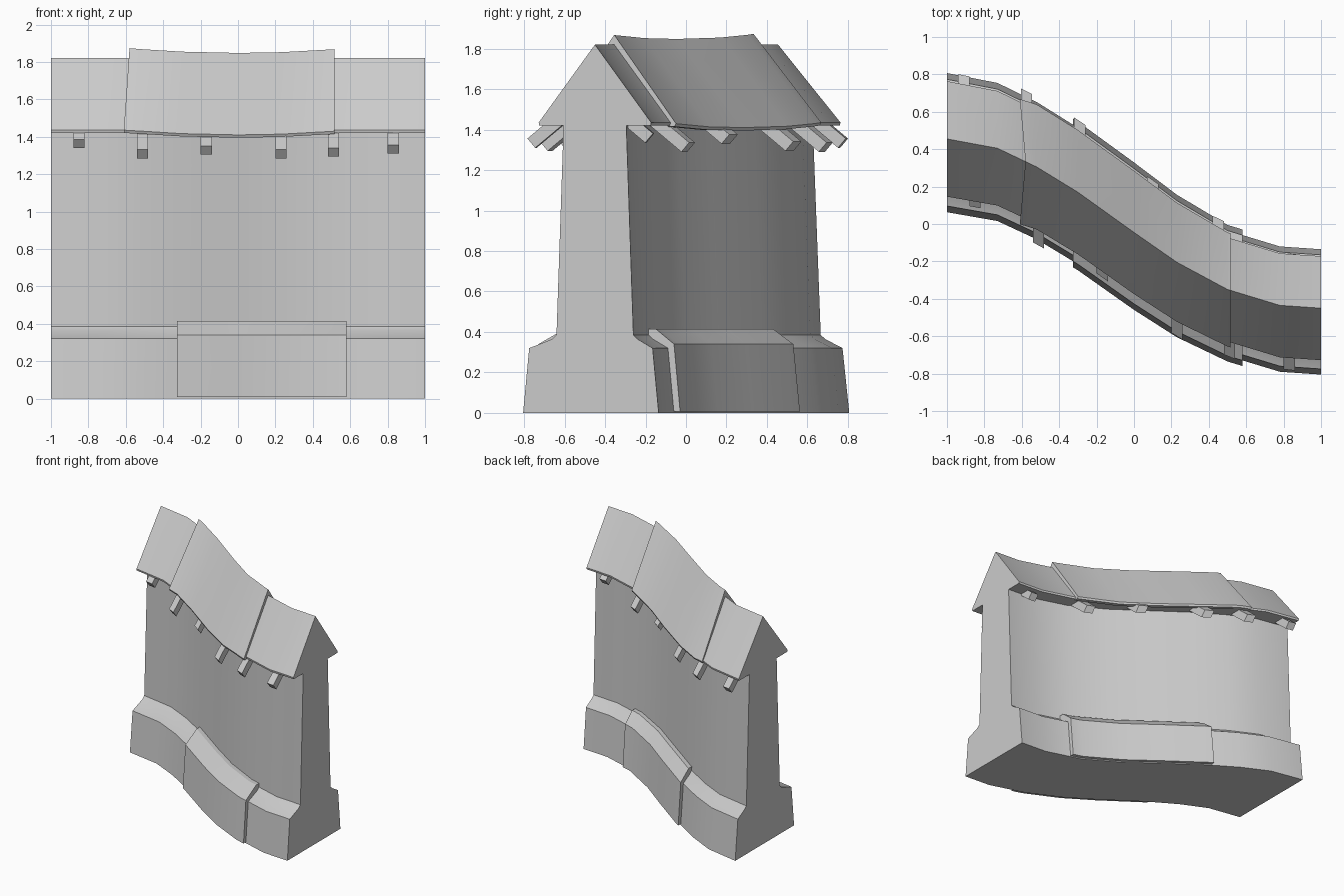
import bpy
import bmesh
import math

cube = bpy.data.objects.get("Cube")
if cube:
    bpy.data.objects.remove(cube, do_unlink=True)

stone = bpy.data.materials.new("light_grey")
stone.use_nodes = True
GREY = (0.6, 0.6, 0.6, 1)
stone.diffuse_color = GREY
stone.node_tree.nodes["Principled BSDF"].inputs["Base Color"].default_value = GREY

# Winding centre line (x, y) and the wall thickness factor along it
PATH = [(-1, .455), (-.73, .405), (-.52, .305), (-.3, .17), (0, -.045),
        (.23, -.205), (.5, -.35), (.78, -.435), (1, -.45)]
WIDTH = [(-1, 1.11), (0, 1.08), (.5, 1), (1, 1)]


def lerp(table, x):
    for (x0, y0), (x1, y1) in zip(table, table[1:]):
        if x <= x1:
            return y0 + (y1 - y0) * (x - x0) / (x1 - x0)
    return table[-1][1]


def finish(name, bm, smooth=True):
    bmesh.ops.recalc_face_normals(bm, faces=bm.faces)
    mesh = bpy.data.meshes.new(name)
    bm.to_mesh(mesh)
    bm.free()
    mesh.materials.append(stone)
    ob = bpy.data.objects.new(name, mesh)
    bpy.context.collection.objects.link(ob)
    if smooth:
        bpy.ops.object.select_all(action='DESELECT')
        ob.select_set(True)
        bpy.context.view_layer.objects.active = ob
        bpy.ops.object.shade_smooth_by_angle(angle=math.radians(28))
    return ob


def loft(name, section, start, end, lean=0, sag=0):
    """Sweep a closed (offset, height) section along the centre line."""
    xs = [start] + [p[0] for p in PATH if start < p[0] < end] + [end]
    bm = bmesh.new()
    rings = []
    for x in xs:
        ring = []
        for w, z in section:
            foot = -.02 if z < .35 else 0
            px = x - (lean * abs(w) if x == start else 0)
            dip = sag * (1 - (x / end) ** 2)
            y = lerp(PATH, x) + foot + w * lerp(WIDTH, x)
            ring.append(bm.verts.new((px, y, z - dip)))
        rings.append(ring)
    n = len(section)
    for a, b in zip(rings, rings[1:]):
        for i in range(n):
            j = (i + 1) % n
            bm.faces.new((a[i], a[j], b[j], b[i]))
    bm.faces.new(rings[0])
    bm.faces.new(rings[-1])
    return finish(name, bm)


def mirrored(half):
    return half + [(-w, z) for w, z in reversed(half) if w > 0]


# Wall with flared foot and gabled top
wall = [(.335, 0), (.305, .32), (.21, .365), (.19, .385), (.155, 1.42),
        (.275, 1.42), (.278, 1.435), (0, 1.82)]
loft("wall", mirrored(wall), -1, 1)

# Raised roof cap over the middle stretch
cap = [(0, 1.80), (.265, 1.415), (.298, 1.415), (.305, 1.43)]
cap_section = cap + [(0, 1.868)] + [(-w, z) for w, z in reversed(cap[1:])]
loft("roof_cap", cap_section, -.58, .515, lean=.1, sag=.02)

# Thicker plinth wrapping the foot on both sides
plinth = [(.365, .008), (.335, .34), (.225, .415)]
loft("plinth", mirrored(plinth), -.325, .58)


# Rafter ends: square bars sloping down under the eaves
def rafter(name, x, tip_y, bottom_z, side):
    bm = bmesh.new()
    slope = (lerp(PATH, x + .1) - lerp(PATH, x - .1)) / .2
    c, s = math.cos(math.radians(40)), math.sin(math.radians(40))
    size, length = .06, .24
    rings = []
    for along in (0, length):
        ring = []
        for dx, up in ((-.5, 0), (.5, 0), (.5, 1), (-.5, 1)):
            out = -along * c + (up - 1) * size * s
            z = bottom_z + along * s + up * size * c
            ring.append(bm.verts.new((x + dx * size,
                                      tip_y + side * out + slope * dx * size, z)))
        rings.append(ring)
    a, b = rings
    bm.faces.new(a)
    bm.faces.new(b)
    for i in range(4):
        j = (i + 1) % 4
        bm.faces.new((a[i], a[j], b[j], b[i]))
    finish(name, bm, smooth=False)


FRONT = [(-.85, .09, 1.34), (-.51, -.115, 1.285), (-.17, -.285, 1.305),
         (.23, -.6, 1.285), (.51, -.71, 1.295), (.83, -.78, 1.31)]
BACK = [(-.91, .795, 1.31), (-.575, .71, 1.29), (-.29, .55, 1.295),
        (.1, .235, 1.33), (.45, .03, 1.29), (.85, -.16, 1.335)]
for label, side, bars in (("front", -1, FRONT), ("back", 1, BACK)):
    for i, (x, y, z) in enumerate(bars):
        rafter(f"{label}_rafter_{i + 1}", x, y, z, side)
